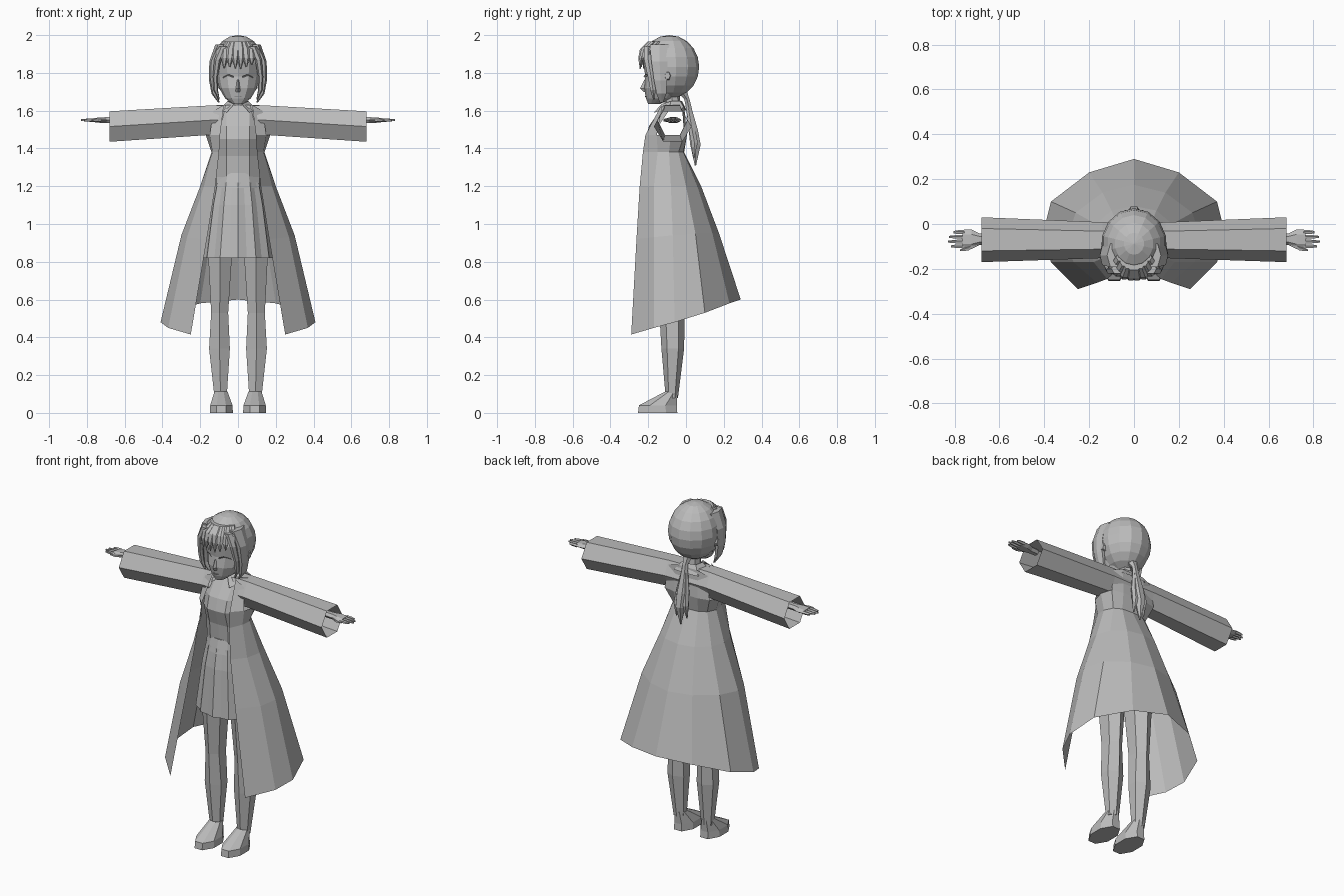
import bpy
import bmesh
import math
import random
from mathutils import Vector

random.seed(4)
default_cube = bpy.data.objects.get("Cube")
if default_cube:
    bpy.data.objects.remove(default_cube, do_unlink=True)

plain_grey = bpy.data.materials.new("plain_grey")
plain_grey.use_nodes = True
GREY = (.5, .5, .5, 1)
plain_grey.diffuse_color = GREY
plain_grey.node_tree.nodes["Principled BSDF"].inputs["Base Color"].default_value = GREY


def finish(name, bm, mirror=False, recalc=True):
    """Turn a bmesh into a named object, optionally mirrored across x."""
    if recalc:
        bmesh.ops.recalc_face_normals(bm, faces=bm.faces)
    mesh = bpy.data.meshes.new(name)
    bm.to_mesh(mesh)
    bm.free()
    mesh.materials.append(plain_grey)
    obj = bpy.data.objects.new(name, mesh)
    bpy.context.collection.objects.link(obj)
    if mirror:
        modifier = obj.modifiers.new("Mirror", 'MIRROR')
        modifier.merge_threshold = .0005
    return obj


def loft(name, rings, closed=True, caps=True, mirror=False, skip=()):
    """Skin a list of equal point rings; skip holds (band, column) gaps."""
    bm = bmesh.new()
    rows = [[bm.verts.new(p) for p in ring] for ring in rings]
    count = len(rows[0])
    for band, (low, high) in enumerate(zip(rows, rows[1:])):
        for i in range(count if closed else count - 1):
            if (band, i) not in skip:
                j = (i + 1) % count
                bm.faces.new((low[i], low[j], high[j], high[i]))
    if caps and closed:
        bm.faces.new(rows[0])
        bm.faces.new(rows[-1])
    return finish(name, bm, mirror)


def stack(name, sections, sides=6, axis='z', flat=False, caps=True, mirror=False, pleat=0):
    """Loft elliptical sections (x, y, z, radius_u, radius_v) along an axis."""
    rings = []
    for x, y, z, ru, rv in sections:
        ring = []
        for i in range(sides):
            angle = math.tau * (i + (.5 if flat else 0)) / sides
            grow = 1 - pleat * (i % 2)
            if flat:
                grow /= math.cos(math.pi / sides)
            u, v = ru * grow * math.cos(angle), rv * grow * math.sin(angle)
            offset = Vector((u, v, 0)) if axis == 'z' else Vector((0, u, v))
            ring.append(Vector((x, y, z)) + offset)
        rings.append(ring)
    return loft(name, rings, caps=caps, mirror=mirror)


# Long open coat, half of it from back centre round to the front edge
coat_rings = [
    [(0, .29, .6), (.2, .23, .58), (.37, .1, .53), (.41, -.06, .48), (.37, -.17, .45), (.25, -.29, .415)],
    [(0, .175, .95), (.14, .14, .95), (.26, .05, .95), (.3, -.07, .94), (.27, -.17, .93), (.165, -.262, .92)],
    [(0, .08, 1.2), (.1, .06, 1.2), (.17, 0, 1.2), (.2, -.08, 1.2), (.18, -.17, 1.2), (.12, -.245, 1.2)],
    [(0, -.01, 1.38), (.07, -.015, 1.38), (.115, -.04, 1.38), (.14, -.09, 1.38), (.135, -.15, 1.38), (.1, -.228, 1.38)],
    [(0, .005, 1.47), (.08, .005, 1.47), (.15, -.01, 1.47), (.17, -.08, 1.47), (.15, -.155, 1.47), (.095, -.215, 1.47)],
    [(0, -.01, 1.63), (.07, -.01, 1.63), (.13, -.02, 1.61), (.14, -.07, 1.61), (.13, -.13, 1.6), (.075, -.13, 1.63)],
]
loft("coat", coat_rings, closed=False, mirror=True, skip={(4, 2), (4, 3)})

# Wide hollow sleeves running through the shoulders
stack("sleeves", [(0, -.072, 1.55, .078, .092), (.14, -.072, 1.55, .08, .09),
                  (.68, -.07, 1.516, .1, .093)], axis='x', caps=False, mirror=True)

# Shirt front with a soft bust
shirt_profile = [(1.15, -.2), (1.25, -.182), (1.36, -.19), (1.45, -.215), (1.52, -.195), (1.63, -.12)]
loft("shirt", [[(0, y, z), (.06, y + .004, z), (.115, y + .05, z)] for z, y in shirt_profile],
     closed=False, mirror=True)

# Pleated skirt and its waistband
stack("skirt", [(0, -.095, .82, .19, .15), (0, -.09, 1.1, .15, .135), (0, -.09, 1.22, .125, .115)],
      sides=24, caps=False, pleat=.07)
stack("waistband", [(0, -.09, 1.19, .128, .12), (0, -.09, 1.27, .112, .1)], sides=12)

# Folded collar and neck
loft("collar", [
    [(0, .005, 1.6), (.08, 0, 1.6), (.1, -.09, 1.605), (.06, -.17, 1.59)],
    [(0, -.02, 1.65), (.045, -.03, 1.65), (.055, -.08, 1.65), (.02, -.13, 1.635)],
], closed=False, mirror=True)
stack("neck", [(0, -.07, 1.6, .045, .045), (0, -.075, 1.7, .04, .04)], sides=8)

# Legs and shoes
stack("legs", [(.092, -.075, .08, .032, .028), (.098, -.07, .34, .055, .052),
               (.097, -.074, .53, .045, .058), (.095, -.08, .82, .062, .075),
               (.09, -.085, .92, .062, .075)], flat=True, mirror=True)
stack("shoes", [(.088, -.15, 0, .061, .104), (.088, -.149, .04, .059, .1),
                (.09, -.078, .112, .035, .034)], sides=8, flat=True, mirror=True)

# Hands: palm, four fingers and a thumb
hand_z = 1.55
stack("palms", [(.64, -.068, hand_z, .022, .018), (.69, -.068, hand_z, .026, .018),
                (.725, -.068, hand_z, .044, .017), (.765, -.068, hand_z, .042, .012)],
      axis='x', mirror=True)
for i, tip in enumerate((.815, .83, .825, .805)):
    y = -.1 + .021 * i
    stack(f"finger_{i + 1}", [(.755, y, hand_z, .01, .01), (.79, y, hand_z, .009, .009),
                              (tip, y, hand_z, .005, .005)], sides=5, axis='x', mirror=True)
stack("thumbs", [(.7, -.085, hand_z, .014, .012), (.74, -.11, hand_z, .011, .01),
                 (.775, -.117, hand_z, .004, .004)], sides=5, axis='x', mirror=True)

# Head: front, back and half width at each height
head_levels = [(1.635, -.2, -.14, .028), (1.665, -.212, -.07, .068), (1.72, -.222, -.02, .1),
               (1.78, -.215, 0, .112), (1.85, -.226, .02, .118), (1.93, -.19, .01, .09)]
stack("head", [(0, (front + back) / 2, z, width, (back - front) / 2)
               for z, front, back, width in head_levels], sides=12)
stack("nose", [(0, -.212, 1.7, .014, .012), (0, -.222, 1.718, .011, .021),
               (0, -.214, 1.765, .005, .006)], sides=4)
stack("mouth", [(0, -.212, 1.672, .018, .004), (0, -.214, 1.678, .02, .005)])

# Upper eyelids as thin plates
loft("eyelids", [[(x, y - d, z + d) for x, y, z in ((.025, -.217, 1.775), (.05, -.203, 1.785), (.08, -.176, 1.77))]
                 for d in (0, .008)], closed=False, mirror=True)
stack("ears", [(.11, -.1, 1.785, .012, .015), (.125, -.1, 1.785, .022, .028),
               (.148, -.098, 1.785, .015, .02)], axis='x', mirror=True)

# Hair cap, cut open over the face
cap = bmesh.new()
bmesh.ops.create_uvsphere(cap, u_segments=14, v_segments=10, radius=1)
for vert in cap.verts:
    x, y, z = vert.co
    vert.co = (x * .146, y * .158 - .088, z * .168 + 1.832)
face_opening = [f for f in cap.faces
                if f.calc_center_median().y < -.125 and f.calc_center_median().z < 1.88]
bmesh.ops.delete(cap, geom=face_opening, context='FACES')
finish("hair_cap", cap)

# Pointed fringe across the forehead
fringe_count = 8
for i in range(fringe_count):
    x = .1 * (2 * i / (fringe_count - 1) - 1)
    y = -.085 - .158 * math.sqrt(1 - (x / .15) ** 2)
    stack(f"fringe_{i + 1}", [(x * .6, y + .055, 1.965, .02, .02), (x * .9, y + .014, 1.925, .024, .018),
                              (x, y, 1.88, .019, .012),
                              (x * 1.04, y, 1.82 + random.uniform(0, .025), .003, .003)])

# Long locks beside the face
stack("side_locks", [(.09, -.14, 1.95, .03, .06), (.132, -.14, 1.86, .02, .05),
                     (.136, -.135, 1.76, .017, .04), (.126, -.13, 1.69, .014, .03),
                     (.1, -.13, 1.642, .004, .01)], mirror=True)
stack("front_locks", [(.075, -.2, 1.94, .025, .025), (.108, -.2, 1.87, .018, .025),
                      (.12, -.185, 1.78, .014, .02), (.118, -.175, 1.71, .012, .016),
                      (.1, -.17, 1.66, .003, .005)], mirror=True)

# Low ponytail with split ends
stack("ponytail", [(0, -.02, 1.7, .03, .03), (0, .005, 1.66, .018, .016), (0, .018, 1.6, .022, .018),
                   (0, .038, 1.5, .034, .028), (0, .05, 1.42, .03, .032), (0, .05, 1.31, .003, .004)])
stack("ponytail_ends", [(.008, .012, 1.62, .012, .012), (.022, .032, 1.5, .022, .02),
                        (.03, .045, 1.43, .018, .02), (.035, .04, 1.35, .003, .004)], mirror=True)
